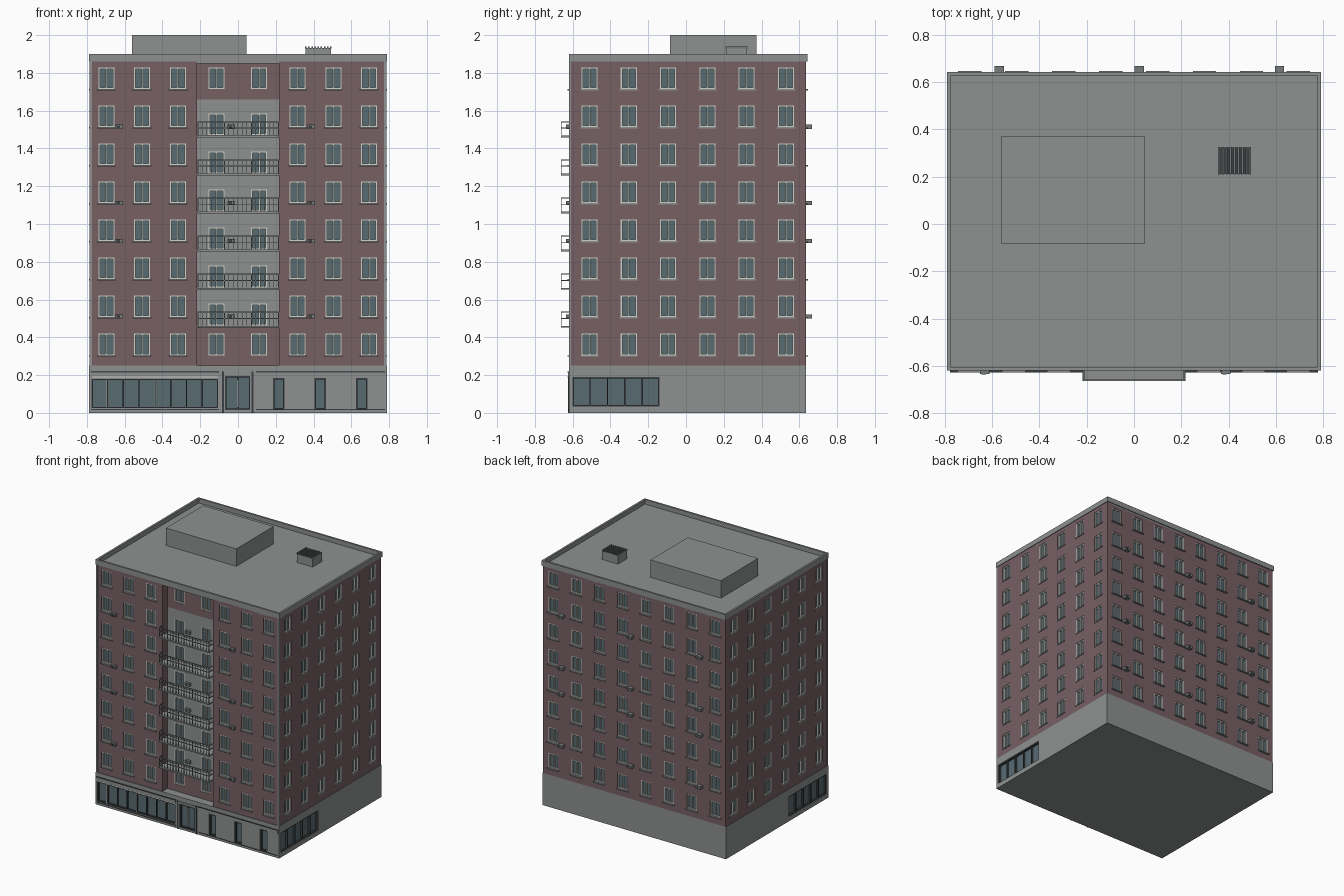
import bpy, bmesh
from mathutils import Vector

if "Cube" in bpy.data.objects:
    bpy.data.objects.remove(bpy.data.objects["Cube"])


def material(name, r, g, b):
    col = [(c / 255) ** 2.2 for c in (r, g, b)] + [1]
    m = bpy.data.materials.new(name)
    m.use_nodes = True
    m.diffuse_color = col
    m.node_tree.nodes["Principled BSDF"].inputs["Base Color"].default_value = col
    return m


MATS = [material("brick", 118, 96, 100), material("concrete", 140, 144, 143),
        material("glass", 88, 106, 113), material("frame white", 205, 208, 200),
        material("dark metal", 62, 66, 68), material("unit grey", 118, 122, 123)]
BRICK, CONCRETE, GLASS, WHITE, DARK, UNIT = range(6)


class Part:
    """Collects quads and boxes of one named object."""

    def __init__(self, name):
        self.name, self.bm = name, bmesh.new()

    def quad(self, pts, mat):
        self.bm.faces.new([self.bm.verts.new(p) for p in pts]).material_index = mat

    def box(self, a, b, mat):
        lo = [min(p) for p in zip(a, b)]
        hi = [max(p) for p in zip(a, b)]
        made = bmesh.ops.create_cube(self.bm, size=1)["verts"]
        for v in made:
            v.co = [hi[i] if v.co[i] > 0 else lo[i] for i in range(3)]
        for f in {f for v in made for f in v.link_faces}:
            f.material_index = mat

    def finish(self):
        bmesh.ops.remove_doubles(self.bm, verts=self.bm.verts, dist=0.00001)
        me = bpy.data.meshes.new(self.name)
        self.bm.to_mesh(me)
        for m in MATS:
            me.materials.append(m)
        bpy.context.collection.objects.link(bpy.data.objects.new(self.name, me))


class Side:
    """Facade plane: u runs along the wall, d points outward, z is up."""

    def __init__(self, u, dist):
        self.u, self.n, self.dist = Vector(u), Vector(u).cross((0, 0, 1)), dist

    def at(self, u, d, z):
        return self.u * u + self.n * (self.dist + d) + Vector((0, 0, z))

    def box(self, part, u, d, z, mat):
        part.box(self.at(u[0], d[0], z[0]), self.at(u[1], d[1], z[1]), mat)

    # wall grid with recessed glazed openings, each (u0, u1, z0, z1)
    def wall(self, part, u, z, holes, depth, colour):
        us = sorted({*u, *(v for h in holes for v in h[:2])})
        zs = sorted({*z, *(v for h in holes for v in h[2:])})
        for a, b in zip(us, us[1:]):
            for c, e in zip(zs, zs[1:]):
                mu, mz = (a + b) / 2, (c + e) / 2
                if not any(h[0] < mu < h[1] and h[2] < mz < h[3] for h in holes):
                    part.quad([self.at(a, 0, c), self.at(b, 0, c),
                               self.at(b, 0, e), self.at(a, 0, e)], colour(mz))
        for a, b, c, e in holes:
            ring = [(a, c), (b, c), (b, e), (a, e)]
            part.quad([self.at(p, -depth, q) for p, q in ring], GLASS)
            for (p, q), (r, s) in zip(ring, ring[1:] + ring[:1]):
                part.quad([self.at(p, 0, q), self.at(r, 0, s), self.at(r, -depth, s),
                           self.at(p, -depth, q)], colour((c + e) / 2))

    # border bars and mullions of one opening
    def frame(self, part, hole, d, w, mullions, mat):
        a, b, c, e = hole
        for p in (a, b - w):
            self.box(part, (p, p + w), d, (c, e), mat)
        for q in (c, e - w):
            self.box(part, (a + w, b - w), d, (q, q + w), mat)
        for m in mullions:
            self.box(part, (m - w / 2, m + w / 2), d, (c + w, e - w), mat)


X, FRONT_Y, BACK_Y = 0.785, 0.615, 0.635
BASE, TOP, BAY, BAY_DEPTH = 0.25, 1.86, 0.217, 0.06
STEP, WIN_W, WIN_H = 0.2014, 0.085, 0.115
front = Side((1, 0, 0), FRONT_Y)
bay = Side((1, 0, 0), FRONT_Y - BAY_DEPTH)
back = Side((-1, 0, 0), BACK_Y)
right = Side((0, 1, 0), X)
left = Side((0, -1, 0), X)
floors = [0.305 + STEP * i for i in range(8)]


def openings(cols, rows):
    return [(c - WIN_W / 2, c + WIN_W / 2, z, z + WIN_H) for c in cols for z in rows]


def brick(z):
    return BRICK


def concrete(z):
    return CONCRETE


def bay_colour(z):
    return CONCRETE if 0.46 < z < 1.66 else BRICK


def glazed_wall(name, side, u, holes, colour=brick, sill=0.012, extra=()):
    wall, frames, sills = Part(name + "_wall"), Part(name + "_frames"), Part(name + "_sills")
    side.wall(wall, u, (BASE, *extra, TOP), holes, 0.014, colour)
    for h in holes:
        side.frame(frames, h, (-0.014, -0.003), 0.008, [(h[0] + h[1]) / 2], WHITE)
        if sill:
            side.box(sills, (h[0] - 0.007, h[1] + 0.007), (-0.01, sill),
                     (h[2] - 0.007, h[2]), CONCRETE)
    wall.finish()
    frames.finish()
    sills.finish()


# Upper brick facades
side_cols = (-0.51, -0.303, -0.095, 0.113, 0.32, 0.53)
glazed_wall("front_wing_right", front, (-X, -BAY), openings((-0.697, -0.508, -0.318), floors))
glazed_wall("front_wing_left", front, (BAY, X), openings((0.316, 0.505, 0.694), floors))
glazed_wall("back", back, (-X, X), openings([-0.695 + 0.1985 * i for i in range(8)], floors))
glazed_wall("left_side", right, (-FRONT_Y, BACK_Y), openings(side_cols, floors), sill=0.004)
glazed_wall("right_side", left, (-BACK_Y, FRONT_Y),
            openings([-c for c in side_cols], floors), sill=0.004)

# Recessed centre bay with side cheeks
balcony_rows = [0.463 + STEP * i for i in range(6)]
glazed_wall("bay", bay, (-BAY, BAY), openings((-0.115, 0.112), [floors[0], floors[-1], *balcony_rows]),
            bay_colour, 0, (0.46, 1.66))
cheeks = Part("bay_cheeks")
for s in (-1, 1):
    pts = [front.at(s * BAY, d, z) for d, z in
           ((0, BASE), (-BAY_DEPTH, BASE), (-BAY_DEPTH, TOP), (0, TOP))]
    cheeks.quad(pts if s < 0 else pts[::-1], BRICK)
cheeks.finish()

# Balconies: slab, rails and balusters
balconies, railings = Part("balcony_slabs"), Part("balcony_railings")
OUT = 0.048
for z in balcony_rows:
    front.box(balconies, (-BAY, BAY), (-BAY_DEPTH, OUT), (z - 0.012, z - 0.002), CONCRETE)
    for r in (z + 0.035, z + 0.068):
        front.box(railings, (-0.215, 0.215), (OUT - 0.005, OUT), (r, r + 0.005), CONCRETE)
        for s in (-0.215, 0.21):
            front.box(railings, (s, s + 0.005), (0, OUT), (r, r + 0.005), CONCRETE)
    for i in range(19):
        u = -0.215 + i * 0.0237
        w = 0.005 if i % 6 == 0 else 0.0025
        front.box(railings, (u, u + w), (OUT - 0.004, OUT), (z, z + 0.07), CONCRETE)
balconies.finish()
railings.finish()

# Corner strips on the front
strips = Part("front_corner_strips")
for s in (-1, 1):
    front.box(strips, (s * 0.772, s * 0.786), (-0.005, 0.004), (BASE, TOP), CONCRETE)
strips.finish()

# Air conditioners
units = Part("air_conditioners")
for z in (0.51, 0.91, 1.112, 1.515):
    for side, cols, out in ((front, (-0.63, 0.388), 0.02), (back, (-0.615, -0.022, 0.57), 0.032),
                            (bay, (-0.035,), 0.02)):
        for u in cols:
            side.box(units, (u - 0.02, u + 0.02), (0, out), (z - 0.011, z + 0.011), UNIT)
            side.box(units, (u - 0.014, u + 0.004), (out, out + 0.001), (z - 0.007, z + 0.007), DARK)
units.finish()

# Ground floor walls and glazing
base, shop = Part("ground_floor"), Part("shop_frames")
shop_left = (-0.775, -0.105, 0.025, 0.18)
entrance = (-0.068, 0.064, 0.015, 0.195)
doors = [(c - 0.03, c + 0.03, 0.02, 0.185) for c in (0.215, 0.435, 0.655)]
ground = [(Side((1, 0, 0), 0.62), (-0.788, 0.788), [shop_left, entrance, *doors]),
          (Side((0, 1, 0), 0.788), (-0.62, BACK_Y), [(-0.6, -0.14, 0.035, 0.19)]),
          (Side((0, -1, 0), 0.788), (-BACK_Y, 0.62), [(0.14, 0.6, 0.035, 0.19)]),
          (Side((-1, 0, 0), BACK_Y), (-0.788, 0.788), [])]
for side, u, holes in ground:
    side.wall(base, u, (0, BASE), holes, 0.02, concrete)
    for h in holes:
        n = max(1, round((h[1] - h[0]) / 0.085))
        bars = [h[0] + (h[1] - h[0]) * i / n for i in range(1, n)]
        side.frame(shop, h, (-0.02, -0.006), 0.007, bars, DARK)
for x0, x1 in ((-0.70, -0.694), (-0.443, -0.437), (-0.006, 0.002)):
    front.box(shop, (x0, x1), (-0.012, 0.001), (0.03, 0.175), WHITE)
for z, flip in ((0, 1), (BASE, -1)):
    ring = [(-0.788, -0.62, z), (-0.788, BACK_Y, z), (0.788, BACK_Y, z), (0.788, -0.62, z)]
    base.quad(ring[::flip], CONCRETE)
base.finish()
shop.finish()

# Shop fascias, entrance surround and plinth trims
trim = Part("shop_fascias")
street = ground[0][0]
for u0, u1 in ((-0.778, -0.1), (0.095, 0.778)):
    street.box(trim, (u0, u1), (0, 0.006), (0.19, 0.215), CONCRETE)
    street.box(trim, (u0, u1), (0, 0.008), (0.215, 0.219), DARK)
    street.box(trim, (u0, u1), (0, 0.003), (0.016, 0.021), DARK)
street.box(trim, (-0.77, -0.108), (0, 0.007), (0.187, 0.192), WHITE)
for u in (-0.084, 0.072):
    street.box(trim, (u, u + 0.009), (0, 0.005), (0, 0.22), DARK)
street.box(trim, (-0.075, 0.072), (0, 0.006), (0.2, 0.215), CONCRETE)
trim.finish()

# Roof slab, parapet and stair house
roof = Part("roof")
roof.box((-X, -FRONT_Y, 1.85), (X, BACK_Y, 1.865), CONCRETE)
roof.finish()
parapet = Part("parapet")
for s in (-1, 1):
    parapet.box((s * 0.775, -0.62, TOP), (s * 0.79, 0.642, 1.9), CONCRETE)
for a, b in ((-0.62, -0.605), (0.627, 0.642)):
    parapet.box((-0.775, a, TOP), (0.775, b, 1.9), CONCRETE)
parapet.finish()
house = Part("stair_house")
house.box((-0.56, -0.085, TOP), (0.045, 0.372, 2.0), CONCRETE)
house.finish()

# Slatted roof vent
vent = Part("roof_vent")
vent.box((0.357, 0.212, TOP), (0.493, 0.323, 1.93), CONCRETE)
for i in range(9):
    x = 0.355 + i * 0.0165
    vent.box((x, 0.21, 1.93), (x + 0.008, 0.325, 1.94), UNIT)
vent.box((0.357, 0.214, 1.93), (0.493, 0.321, 1.932), DARK)
vent.finish()
